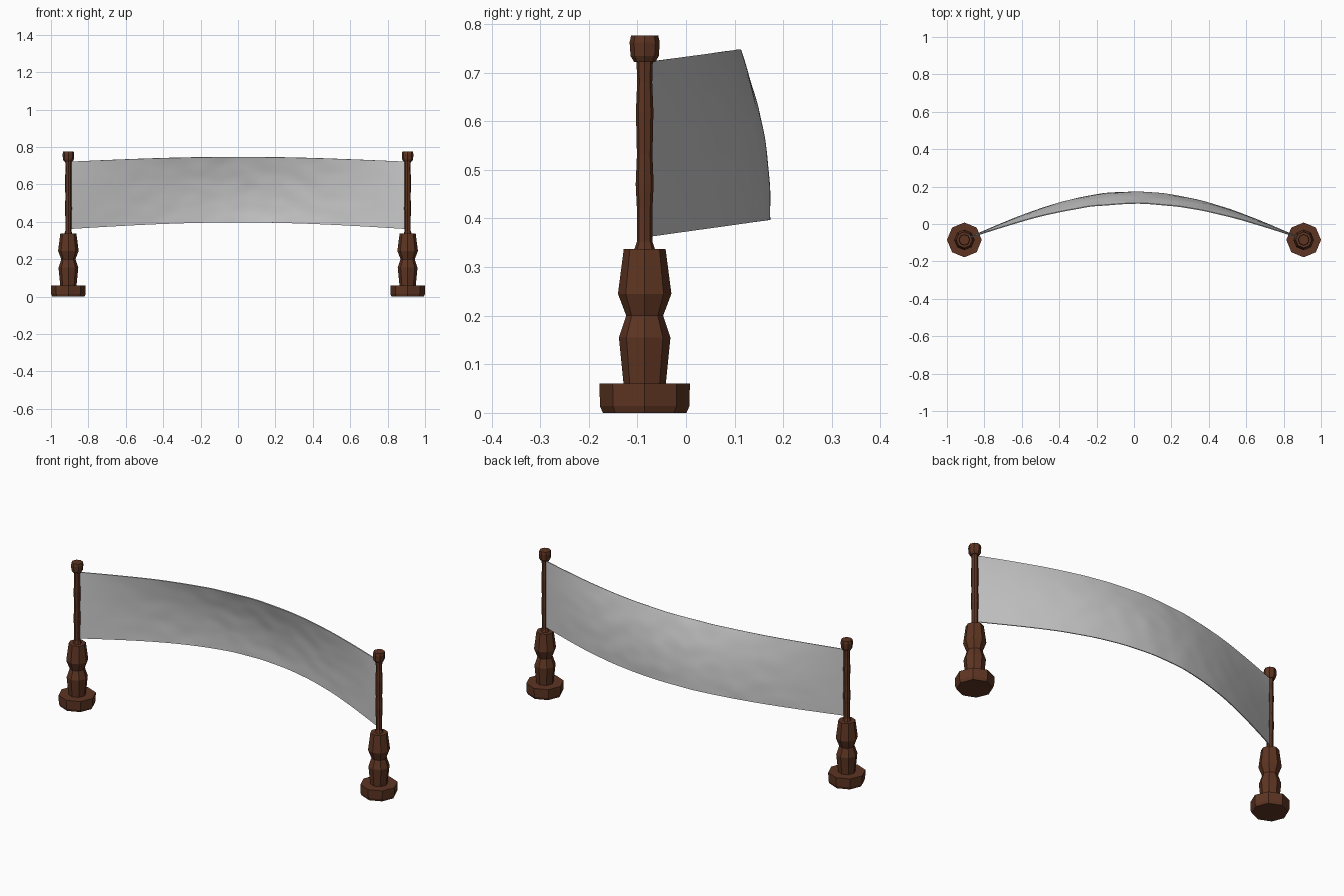
import bpy, bmesh, math
from mathutils import Vector, noise

if "Cube" in bpy.data.objects:
    bpy.data.objects.remove(bpy.data.objects["Cube"])

wood = bpy.data.materials.new("dark_wood")
wood.diffuse_color = (0.11, 0.035, 0.016, 1)
wood.use_nodes = True
wood.node_tree.nodes["Principled BSDF"].inputs["Base Color"].default_value = wood.diffuse_color
POST_X, POST_Y = 0.907, -0.085


def lathe(name, profile, sides, x):
    """Flat-shaded turned part: profile is a list of (radius, z)."""
    bm = bmesh.new()
    rings = [[bm.verts.new((x + r * math.cos(2 * math.pi * i / sides),
                            POST_Y + r * math.sin(2 * math.pi * i / sides), z))
              for i in range(sides)] for r, z in profile]
    for a, b in zip(rings, rings[1:]):
        for i in range(sides):
            j = (i + 1) % sides
            bm.faces.new((a[i], a[j], b[j], b[i]))
    bm.faces.new(rings[0][::-1])
    bm.faces.new(rings[-1])
    me = bpy.data.meshes.new(name)
    bm.to_mesh(me)
    bm.free()
    me.materials.append(wood)
    ob = bpy.data.objects.new(name, me)
    bpy.context.collection.objects.link(ob)
    return ob


# Two turned posts: foot, baluster, slim pole, finial
for side, x in (("left", -POST_X), ("right", POST_X)):
    lathe(side + "_foot", [(0.086, 0), (0.092, 0.014), (0.093, 0.06)], 8, x)
    lathe(side + "_baluster", [(0.043, 0.055), (0.045, 0.075), (0.053, 0.155),
                               (0.038, 0.2), (0.055, 0.245), (0.043, 0.337)], 8, x)
    lathe(side + "_pole", [(0.022, 0.335), (0.016, 0.352), (0.016, 0.42), (0.0185, 0.47),
                           (0.016, 0.53), (0.018, 0.62), (0.0155, 0.68), (0.017, 0.73)], 8, x)
    lathe(side + "_finial", [(0.022, 0.722), (0.029, 0.734), (0.031, 0.762),
                             (0.028, 0.776)], 8, x)

# Billowing net cloth strung between the poles
NX, NZ, HALF = 120, 30, 0.897
bm = bmesh.new()
grid = []
for i in range(NX + 1):
    u = -1 + 2 * i / NX
    c = math.cos(u * math.pi / 2)
    row = []
    for k in range(NZ + 1):
        v = k / NZ
        depth = 0.25 - 0.062 * v ** 2.2          # belly hangs further back at the bottom
        p = Vector((HALF * u, -0.079 + depth * c,
                    0.362 + 0.36 * v + c * (0.035 - 0.01 * v)))
        p.y += 0.003 * c * noise.noise(Vector((p.x * 9, p.z * 14, 3.0)))
        row.append(bm.verts.new(p))
    grid.append(row)
for i in range(NX):
    for k in range(NZ):
        bm.faces.new((grid[i][k], grid[i + 1][k], grid[i + 1][k + 1], grid[i][k + 1]))
me = bpy.data.meshes.new("net_cloth")
bm.to_mesh(me)
bm.free()
net = bpy.data.objects.new("net_cloth", me)
bpy.context.collection.objects.link(net)
mod = net.modifiers.new("thickness", 'SOLIDIFY')
mod.thickness = 0.005
mod.offset = 0
bpy.ops.object.select_all(action='DESELECT')
net.select_set(True)
bpy.context.view_layer.objects.active = net
bpy.ops.object.modifier_apply(modifier="thickness")
bpy.ops.object.shade_smooth_by_angle(angle=math.radians(40))
